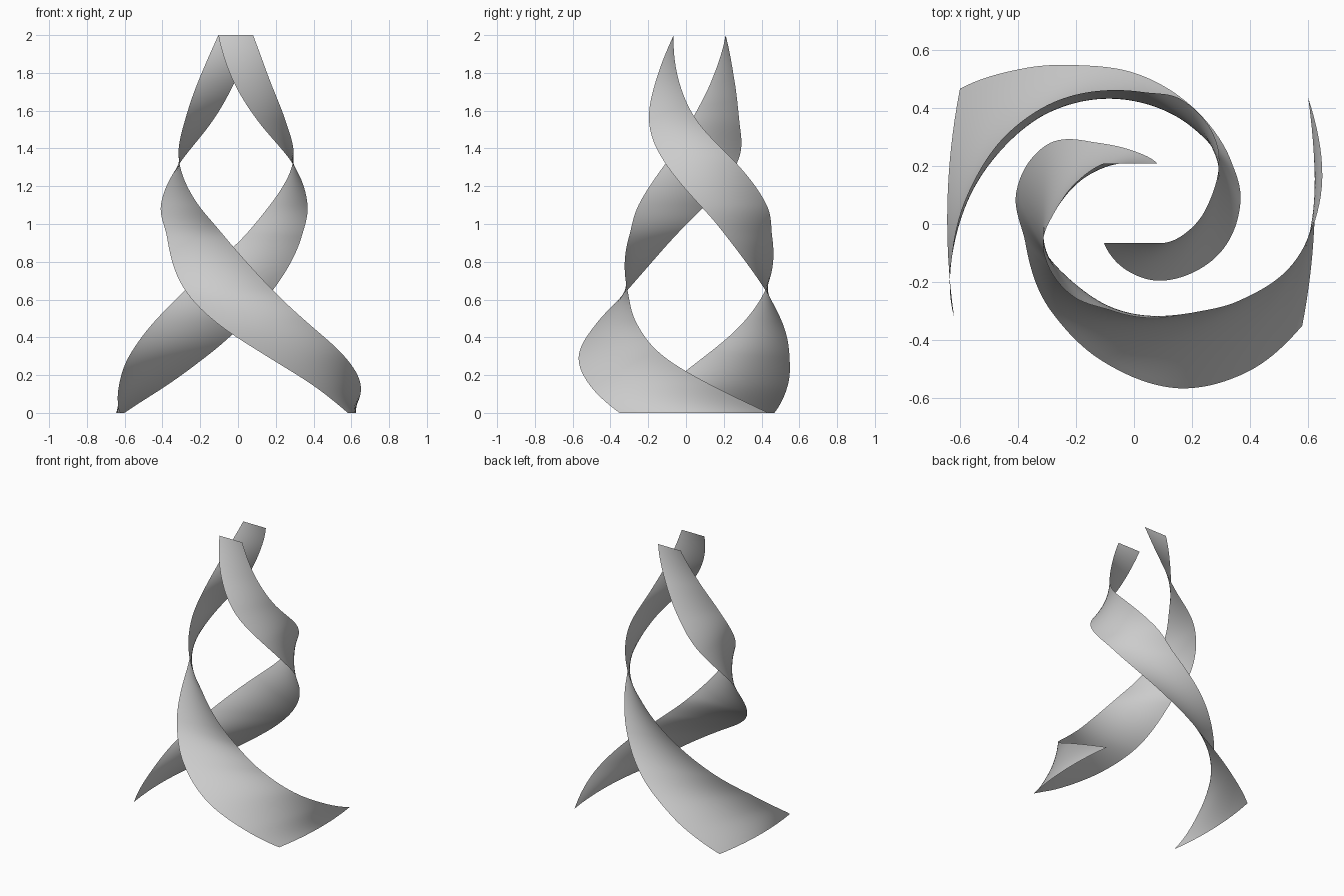
import bpy, bmesh, math

if "Cube" in bpy.data.objects:
    bpy.data.objects.remove(bpy.data.objects["Cube"])

# Stations up the height: z, centre x, centre y, distance of ribbon from centre, half width
STATIONS = [
    (0.00, -0.010, 0.058, 0.602, 0.394),
    (0.15, 0.010, 0.014, 0.550, 0.345),
    (0.30, -0.007, -0.010, 0.494, 0.304),
    (0.48, -0.040, 0.020, 0.420, 0.262),
    (0.65, -0.048, 0.055, 0.365, 0.232),
    (0.93, -0.020, 0.077, 0.329, 0.195),
    (1.10, -0.020, 0.088, 0.331, 0.203),
    (1.33, -0.010, 0.079, 0.297, 0.187),
    (1.55, -0.015, 0.043, 0.222, 0.146),
    (1.75, -0.020, 0.048, 0.175, 0.116),
    (2.00, -0.012, 0.072, 0.1375, 0.092),
]
ROWS, COLS = 120, 16


def slope(i, k):
    a, b = STATIONS[max(i - 1, 0)], STATIONS[min(i + 1, len(STATIONS) - 1)]
    return (b[k] - a[k]) / (b[0] - a[0])


def sample(z):
    """Smooth interpolation of the stations at height z."""
    i = 0
    while i < len(STATIONS) - 2 and z > STATIONS[i + 1][0]:
        i += 1
    p, q = STATIONS[i], STATIONS[i + 1]
    h = q[0] - p[0]
    t = (z - p[0]) / h
    return [(2*t**3 - 3*t**2 + 1) * p[k] + (t**3 - 2*t**2 + t) * h * slope(i, k)
            + (3*t**2 - 2*t**3) * q[k] + (t**3 - t**2) * h * slope(i + 1, k)
            for k in range(1, 5)]


def ribbon(name, start):
    """Thin twisted, tapering strip starting at the given angle."""
    bm = bmesh.new()
    grid = []
    for r in range(ROWS + 1):
        z = 2 * r / ROWS
        cx, cy, dist, half = sample(z)
        ang = start - math.radians(135 * z + 1.5 * (1 - z / 2) + 1.5 * math.sin(math.pi * z / 2))
        ca, sa = math.cos(ang), math.sin(ang)
        row = []
        for c in range(COLS + 1):
            s = 2 * c / COLS - 1
            u = dist * (1 + 0.055 * (1 - z / 2) * (1 - s * s))   # slight outward bow
            v = half * s
            row.append(bm.verts.new((cx + u * ca - v * sa, cy + u * sa + v * ca, z)))
        grid.append(row)
    for a, b in zip(grid, grid[1:]):
        for c in range(COLS):
            bm.faces.new((a[c], a[c + 1], b[c + 1], b[c])).smooth = True
    mesh = bpy.data.meshes.new(name)
    bm.to_mesh(mesh)
    bm.free()
    obj = bpy.data.objects.new(name, mesh)
    bpy.context.collection.objects.link(obj)
    return obj


# Two ribbons on opposite sides of the axis
ribbon("right_ribbon", 0.0)
ribbon("left_ribbon", math.pi)
